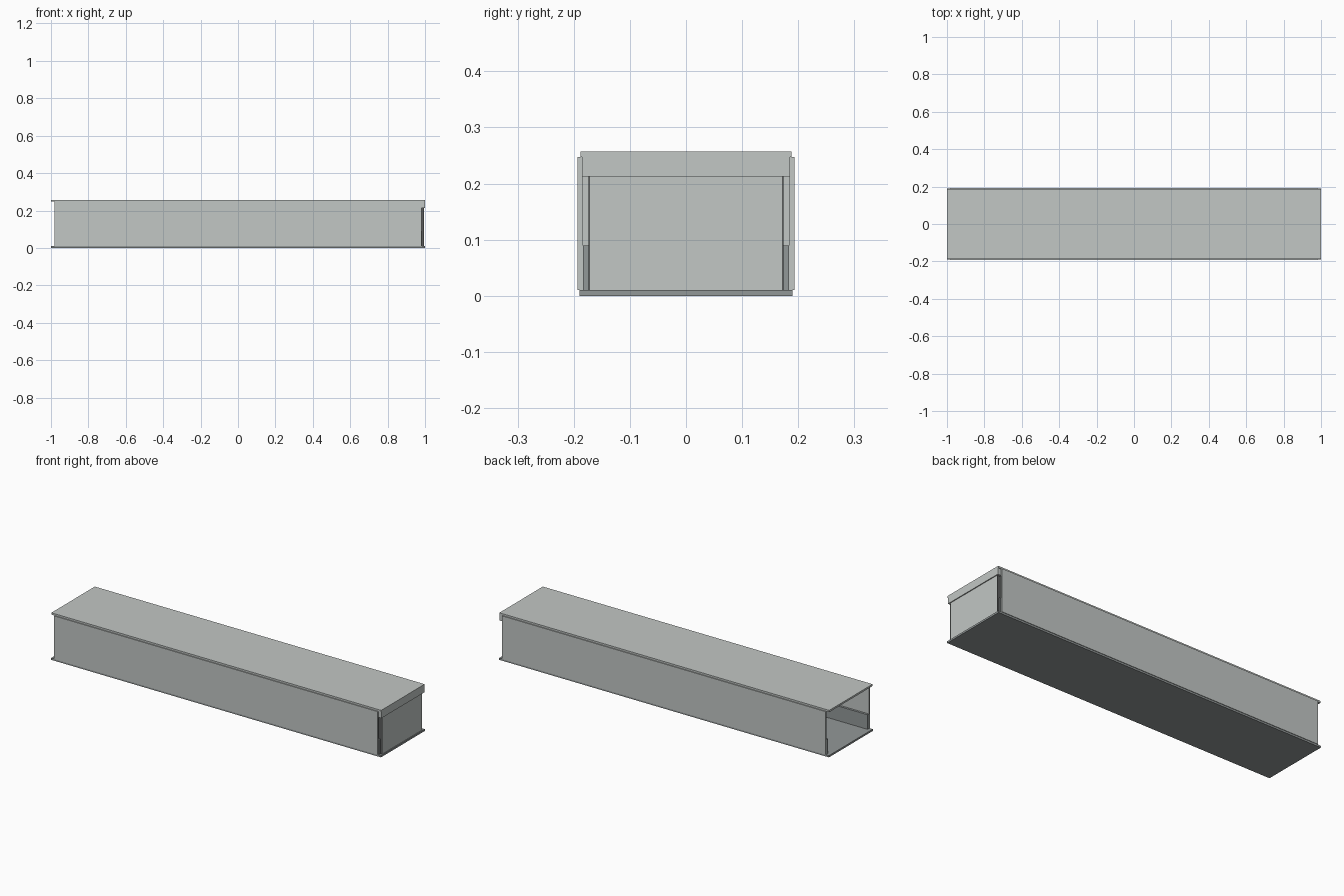
import bpy, bmesh

if "Cube" in bpy.data.objects:
    bpy.data.objects.remove(bpy.data.objects["Cube"])


def material(name, rgb):
    m = bpy.data.materials.new(name)
    m.diffuse_color = (*rgb, 1.0)
    m.use_nodes = True
    m.node_tree.nodes["Principled BSDF"].inputs["Base Color"].default_value = m.diffuse_color
    return m


LIGHT = material("light_grey", (0.54, 0.57, 0.555))
MID = material("mid_grey", (0.29, 0.315, 0.315))
DARK = material("dark_grey", (0.10, 0.105, 0.105))


def box(name, x, y, z, mat):
    """Box from (min, max) ranges along each axis."""
    bm = bmesh.new()
    bmesh.ops.create_cube(bm, size=1)
    for v in bm.verts:
        v.co = [r[0] if c < 0 else r[1] for c, r in zip(v.co, (x, y, z))]
    me = bpy.data.meshes.new(name)
    bm.to_mesh(me)
    bm.free()
    me.materials.append(mat)
    ob = bpy.data.objects.new(name, me)
    bpy.context.collection.objects.link(ob)
    return ob


def mirrored(name, x, y, z, mat):
    """Box repeated on both long sides."""
    ob = box(name, x, y, z, mat)
    ob.modifiers.new("both_sides", 'MIRROR').use_axis = (False, True, False)
    return ob


# Floor and lid, running the full length
box("bottom_plate", (-1, 1), (-0.19, 0.19), (0, 0.01), MID)
box("top_plate", (-1, 1), (-0.188, 0.188), (0.247, 0.257), LIGHT)

# Long side walls with inner skirting boards
mirrored("side_wall", (-0.98, 0.98), (0.184, 0.193), (0.01, 0.247), LIGHT)
mirrored("inner_skirting", (-0.98, 0.985), (0.172, 0.184), (0.01, 0.09), MID)

# Closed end: backing board, front panel, dark edge strips and upper rail
box("end_backing", (0.965, 0.975), (-0.184, 0.184), (0.01, 0.247), LIGHT)
box("end_panel", (0.975, 0.995), (-0.171, 0.171), (0.01, 0.213), LIGHT)
mirrored("end_edge_strip", (0.975, 0.994), (0.171, 0.174), (0.01, 0.213), DARK)
box("end_rail", (0.975, 1.0), (-0.185, 0.185), (0.213, 0.247), LIGHT)
